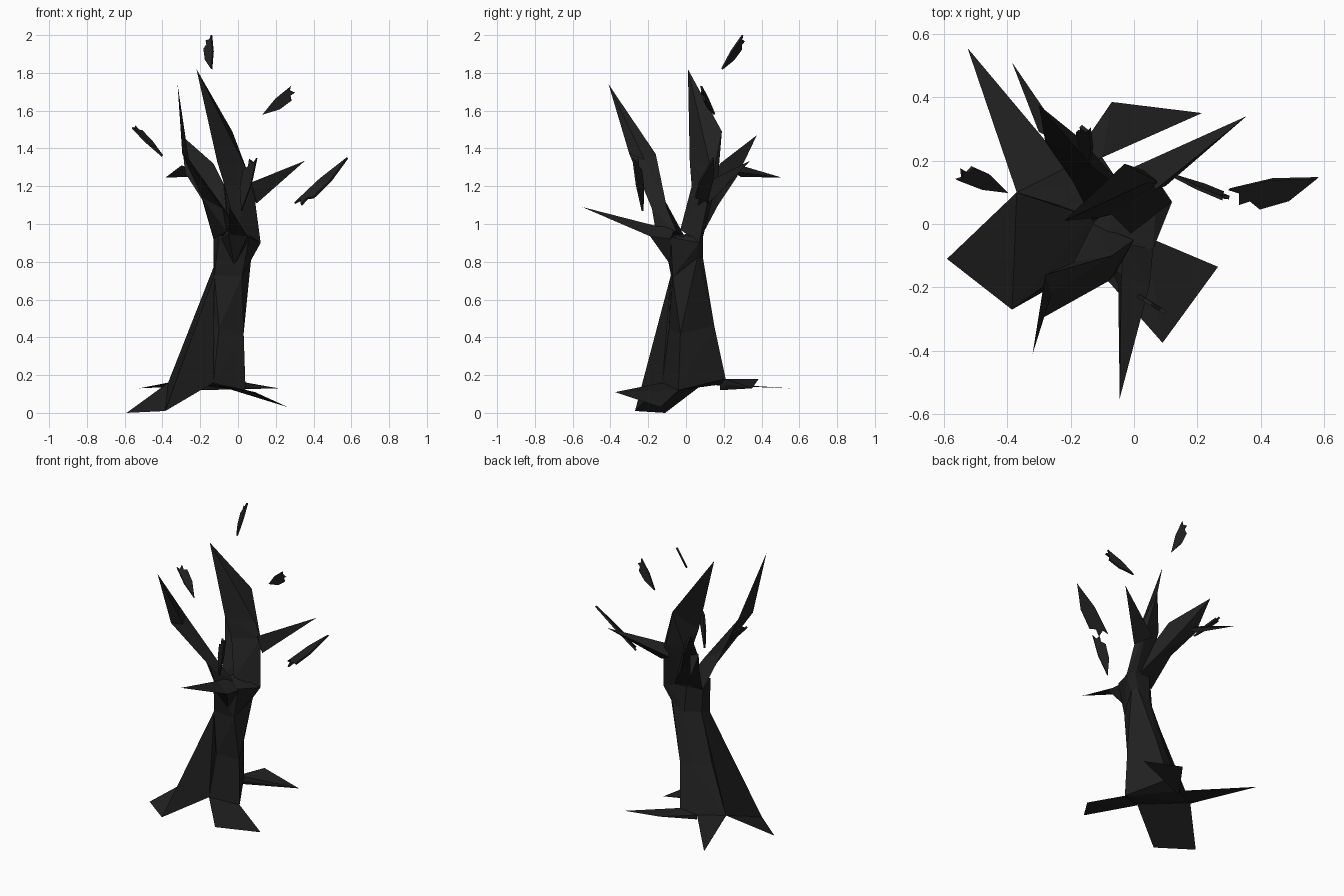
import bpy
import bmesh
from mathutils import Vector

default_cube = bpy.data.objects.get("Cube")
if default_cube:
    bpy.data.objects.remove(default_cube, do_unlink=True)

# One charred wood colour for everything
charred_wood = bpy.data.materials.new("charred_wood")
charred_wood.use_nodes = True
charred_colour = (.015, .015, .015, 1)
charred_wood.diffuse_color = charred_colour
shader_node = charred_wood.node_tree.nodes["Principled BSDF"]
shader_node.inputs["Base Color"].default_value = charred_colour
shader_node.inputs["Roughness"].default_value = .9


def finish(name, bm):
    """Turn a bmesh into a flat shaded object."""
    bmesh.ops.recalc_face_normals(bm, faces=bm.faces)
    mesh = bpy.data.meshes.new(name)
    bm.to_mesh(mesh)
    bm.free()
    mesh.materials.append(charred_wood)
    part = bpy.data.objects.new(name, mesh)
    bpy.context.collection.objects.link(part)
    return part


def limb(name, *sections):
    """Chain of angular hulls, each spanning two neighbouring sections."""
    bm = bmesh.new()
    for lower, upper in zip(sections, sections[1:]):
        verts = [bm.verts.new(point) for point in lower + upper]
        hull = bmesh.ops.convex_hull(bm, input=verts)
        spare = [v for v in hull["geom_interior"] if isinstance(v, bmesh.types.BMVert)]
        bmesh.ops.delete(bm, geom=spare, context="VERTS")
    return finish(name, bm)


def root(name, inner, outer, depth):
    """Flat wedge that is thick at the trunk and sharp at its outer edge."""
    sunk = [(x, y, z - depth) for x, y, z in inner]
    return limb(name, inner + sunk, outer)


def shard(name, tail, head, side):
    """Thin splinter with a pointed tail and a notched head."""
    tail, head, side = Vector(tail), Vector(head), Vector(side)
    along = head - tail
    thickness = along.cross(side).normalized() * .006
    outline = [(0, 0), (.4, .8), (.75, 1), (.82, .6), (.95, .7), (.9, .2), (1, 0), (.5, -.2)]
    bm = bmesh.new()
    flat = [tail + along * t + side * s for t, s in outline]
    face = bm.faces.new([bm.verts.new(point - thickness) for point in flat])
    extruded = bmesh.ops.extrude_face_region(bm, geom=[face])["geom"]
    moved = [v for v in extruded if isinstance(v, bmesh.types.BMVert)]
    bmesh.ops.translate(bm, verts=moved, vec=thickness * 2)
    return finish(name, bm)


# Trunk corners at the ground, shared with the roots
left_foot = (-.37, .1, .16)
back_foot = (-.21, .18, .15)
rear_foot = (-.1, .21, .18)
right_foot = (.04, -.04, .12)
front_foot = (-.13, -.125, .16)
feet = [left_foot, back_foot, rear_foot, right_foot, front_foot]

# Slim shin, narrow waist and the flared fork above it
shin = [(-.24, .06, .46), (-.13, .13, .46), (-.06, .15, .46), (.03, -.03, .42), (-.1, -.09, .45)]
waist_left = (-.13, .02, .77)
waist_front = (-.125, -.08, .73)
waist = [waist_left, (-.05, .09, .78), (.04, .09, .82), (.07, .06, .82), (.02, -.07, .72), waist_front]
fork = [(-.13, 0, .92), (-.06, .08, .95), (.07, .09, .94), (.12, .07, .9), (.06, -.08, .93), (-.1, -.12, .94)]
limb("trunk", feet, shin, waist, fork)

# Roots
buttress_edge = [(-.59, -.11, 0), (-.385, -.27, .01)]
limb("buttress_root", [left_foot, front_foot], buttress_edge)
limb("buttress_ridge", [left_foot, front_foot, waist_left, waist_front], buttress_edge[1:])
root("front_root", [front_foot, right_foot], [(.09, -.375, .11), (.265, -.135, .03)], .008)
root("back_root", [back_foot, rear_foot], [(-.07, .385, .18), (.215, .35, .13)], .03)
root("thin_back_root", [left_foot, back_foot], [(-.525, .555, .13)], .006)

# Tall blade rising from the back of the fork
limb("tall_blade",
     [(.12, .07, .9), (.06, .09, .93), (-.05, .07, .95), (-.01, -.03, .97)],
     [(.08, .13, 1.2), (.03, .17, 1.25), (-.08, .14, 1.25), (-.07, .03, 1.2)],
     [(-.03, .19, 1.49), (-.11, .02, 1.33), (.04, .13, 1.3)],
     [(-.22, .01, 1.82)])

# Long blade leaning to the front, turning edge-on towards its tip
limb("leaning_blade",
     [(-.13, 0, .92), (-.06, -.16, .96), (0, -.05, .96)],
     [(-.19, -.12, 1.14), (-.08, -.18, 1.08), (-.07, -.1, 1.08)],
     [(-.295, -.3, 1.37), (-.26, -.22, 1.34), (-.28, -.16, 1.37)],
     [(-.32, -.41, 1.74)])

# Forked limb reaching back
hub = [(-.28, .26, 1.27), (-.17, .27, 1.25), (-.13, .18, 1.32)]
limb("back_limb",
     [(-.13, .01, .92), (.02, .09, .95), (-.03, .1, 1.1)],
     [(-.19, .13, 1.13), (-.08, .17, 1.1), (-.08, .14, 1.22)],
     hub)
limb("upper_back_twig", hub, [(-.3, .375, 1.47)])
limb("lower_back_twig", [(-.3, .29, 1.31), (-.26, .29, 1.25), (-.2, .24, 1.28)], [(-.385, .51, 1.245)])

# Single spikes
limb("front_spike",
     [(.06, -.08, .92), (-.09, -.11, .92), (-.02, -.08, .78), (-.03, -.06, .98)],
     [(.05, -.19, .935), (-.05, -.19, .945), (-.04, -.16, .99)],
     [(-.045, -.55, 1.09)])
limb("side_spike", [(.1, .12, 1.11), (0, .18, 1.17), (.07, .11, 1.22)], [(.355, .34, 1.335)])

# Floating splinters around the crown
shard("top_splinter", (-.14, .19, 1.82), (-.14, .3, 2), (-.04, .02, -.03))
shard("left_high_splinter", (.13, .15, 1.58), (.28, .08, 1.73), (.04, 0, -.04))
shard("right_splinter", (-.4, .1, 1.36), (-.56, .14, 1.51), (.01, .05, .02))
shard("left_low_splinter", (.58, .145, 1.35), (.3, .11, 1.11), (.03, -.07, -.03))
shard("front_splinter", (.02, -.23, 1.07), (.1, -.28, 1.35), (-.05, .03, .01))
